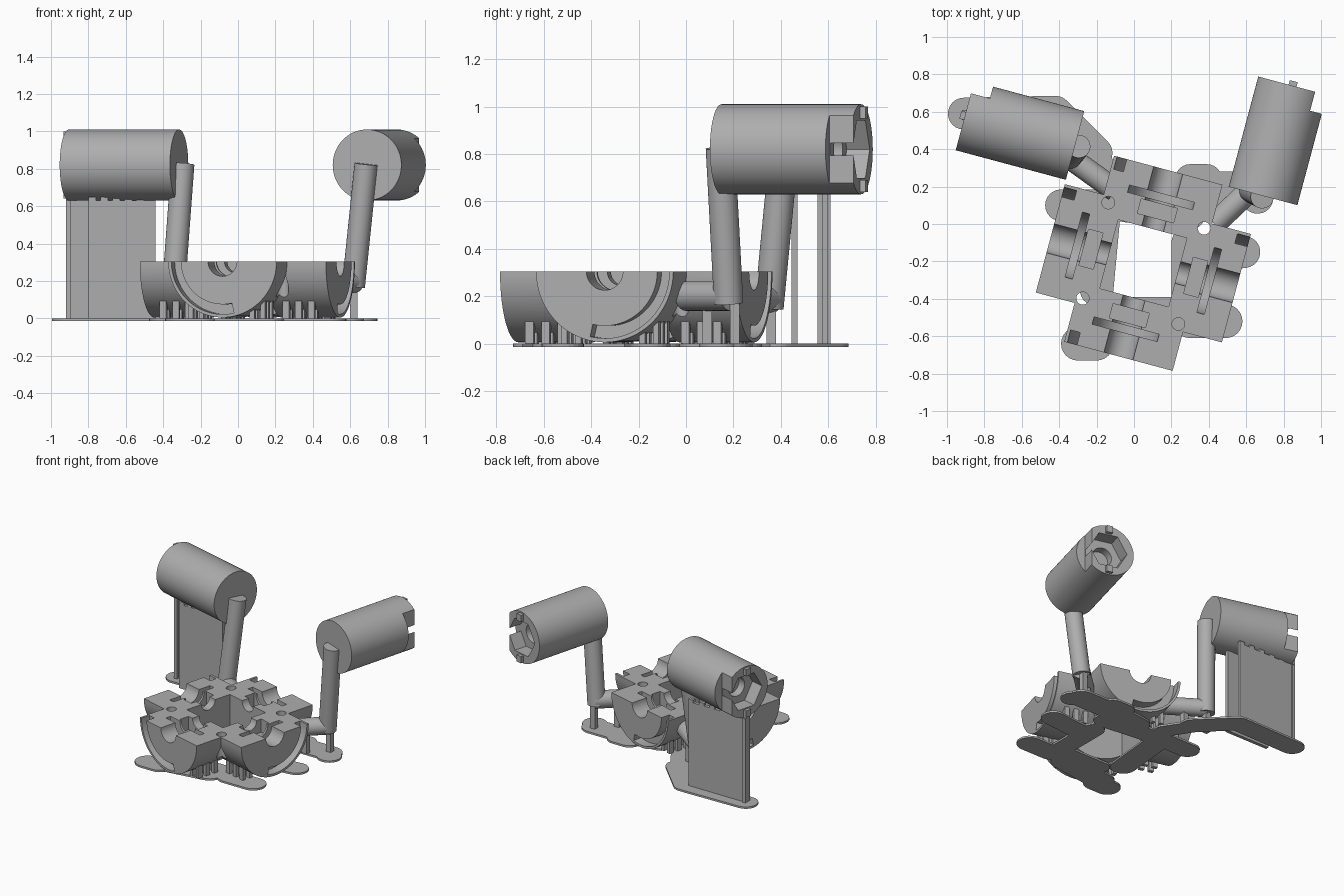
import bpy, bmesh, math
from mathutils import Matrix, Vector

if "Cube" in bpy.data.objects:
    bpy.data.objects.remove(bpy.data.objects["Cube"])

grey = bpy.data.materials.new("plain_grey")
grey.use_nodes = True
colour = (0.42, 0.42, 0.42, 1)
grey.diffuse_color = colour
grey.node_tree.nodes["Principled BSDF"].inputs["Base Color"].default_value = colour


def place(x, y, z, turn):
    return Matrix.Translation((x, y, z)) @ Matrix.Rotation(math.radians(turn), 4, 'Z')


def arc(r, a, b, n):
    """Points of an arc in the XZ plane, angles in degrees."""
    steps = [math.radians(a + (b - a) * i / n) for i in range(n + 1)]
    return [(r * math.cos(t), r * math.sin(t)) for t in steps]


def circle(r, n=40):
    return arc(r, 0, 360, n)[:-1]


def rect(x0, x1, z0, z1):
    return [(x0, z0), (x1, z0), (x1, z1), (x0, z1)]


def finish(bm, name):
    bmesh.ops.recalc_face_normals(bm, faces=bm.faces)
    mesh = bpy.data.meshes.new(name)
    bm.to_mesh(mesh)
    bm.free()
    mesh.materials.append(grey)
    ob = bpy.data.objects.new(name, mesh)
    bpy.context.collection.objects.link(ob)
    return ob


def extrude(bm, profile, y0, y1, matrix):
    """Extrude an XZ profile along Y and place it."""
    face = bm.faces.new([bm.verts.new(matrix @ Vector((x, y0, z))) for x, z in profile])
    top = bmesh.ops.extrude_face_region(bm, geom=[face])
    shift = matrix.to_3x3() @ Vector((0, y1 - y0, 0))
    verts = [v for v in top['geom'] if isinstance(v, bmesh.types.BMVert)]
    bmesh.ops.translate(bm, verts=verts, vec=shift)


def prism(name, profile, y0, y1, matrix):
    bm = bmesh.new()
    extrude(bm, profile, y0, y1, matrix)
    return finish(bm, name)


def combine(ob, tool, operation='DIFFERENCE'):
    mod = ob.modifiers.new("shape", 'BOOLEAN')
    mod.operation, mod.object, mod.solver = operation, tool, 'EXACT'
    bpy.context.view_layer.objects.active = ob
    bpy.ops.object.modifier_apply(modifier=mod.name)
    bpy.data.objects.remove(tool)


def smooth(ob):
    bpy.ops.object.select_all(action='DESELECT')
    ob.select_set(True)
    bpy.context.view_layer.objects.active = ob
    bpy.ops.object.shade_smooth_by_angle(angle=math.radians(30))


# Body: four half drums around a square opening
TOP, R, OUT, IN = 0.305, 0.3, 0.515, 0.19
centre = place(0.05, -0.21, TOP, -15)
turns = {"front": 0, "right": 90, "back": 180, "left": -90}
frames = {n: centre @ Matrix.Rotation(math.radians(t), 4, 'Z') for n, t in turns.items()}
body = None
for name, frame in frames.items():
    drum = prism(name + "_drum", arc(R, 180, 360, 40), -OUT, -IN, frame)
    if body:
        combine(body, drum, 'UNION')
    else:
        body = drum
body.name = "body"

# Axle bores, flange slots, square pockets and rim grooves
for name, frame in frames.items():
    cuts = [(circle(0.08), -0.6, -0.3), (circle(0.06), -0.31, -0.1),
            (circle(0.18), -0.385, -0.345), (rect(-0.1, 0.1, -0.1, 0.1), -0.33, -0.25)]
    if name in ("front", "left"):
        a, b = 165, 283
    else:
        a, b = 15, -103
    cuts.append((arc(0.23, a, b, 24) + arc(0.283, b, a, 24), -0.6, -0.445))
    for profile, y0, y1 in cuts:
        combine(body, prism("cutter", profile, y0, y1, frame))

# Peg holes at the inner corners
upright = Matrix.Rotation(math.radians(90), 4, 'X')
for x in (-0.265, 0.265):
    for y in (-0.265, 0.265):
        spot = centre @ Matrix.Translation((x, y, 0)) @ upright
        combine(body, prism("cutter", circle(0.034, 24), -0.4, 0.4, spot))
smooth(body)


# Arms: a short level limb and a tall leaning limb
def limb(name, start, end, r=0.062):
    a, b = Vector(start), Vector(end)
    turn = (b - a).to_track_quat('Y', 'Z').to_matrix().to_4x4()
    smooth(prism(name, circle(r, 32), 0, (b - a).length, Matrix.Translation(a) @ turn))


limb("right_upper_arm", (0.43, 0, 0.2), (0.63, 0.19, 0.2))
limb("right_forearm", (0.617, 0.18, 0.17), (0.685, 0.145, 0.825))
limb("left_upper_arm", (-0.1, 0.18, 0.2), (-0.35, 0.36, 0.19))
limb("left_forearm", (-0.345, 0.35, 0.15), (-0.295, 0.415, 0.825))


# Barrels with a stepped socket, a flat cut side and two end pegs
def barrel(name, matrix):
    ob = prism(name, circle(0.19, 64), 0, 0.61, matrix)
    for profile, y0 in ((rect(0.125, 0.3, -0.3, 0.3), 0.505),
                        (circle(0.14, 6), 0.51), (circle(0.07), 0.45)):
        combine(ob, prism("cutter", profile, y0, 0.7, matrix))
    smooth(ob)
    for side, z in (("upper", 0.155), ("lower", -0.155)):
        prism(f"{name}_{side}_peg", rect(-0.022, 0.022, z - 0.025, z + 0.025), 0.55, 0.635, matrix)


barrel("right_barrel", place(0.69, 0.15, 0.82, -15))
barrel("left_barrel", place(-0.315, 0.42, 0.82, 75))

# Thin base sheet made of overlapping rounded strips
strips = [(-.91, .59, -.45, .6, .085), (-.42, .6, -.2, .38, .085), (-.22, .38, -.1, .2, .07),
          (-.39, .1, -.15, .1, .085), (-.16, .08, -.2, -.35, .09), (-.3, -.64, -.2, -.64, .09),
          (-.2, -.6, .15, -.55, .1), (-.08, -.46, .22, -.46, .07), (.28, -.42, .28, -.1, .08),
          (.3, -.18, .59, -.15, .085), (.3, -.52, .49, -.52, .09), (-.05, .09, .3, .05, .08),
          (.3, .24, .39, .24, .08), (.35, .18, .62, .18, .1), (.6, .19, .66, .14, .085),
          (.1, .15, .35, .18, .09)]
bm = bmesh.new()
for x0, y0, x1, y1, r in strips:
    d = Vector((x1 - x0, y1 - y0))
    heading = math.degrees(math.atan2(d.y, d.x))
    outline = arc(r, 90, 270, 12) + [(x + d.length, y) for x, y in arc(r, -90, 90, 12)]
    extrude(bm, outline, -0.014, 0, place(x0, y0, 0, heading) @ upright)
finish(bm, "base_sheet")

# Support walls under the left barrel
bm = bmesh.new()
for x0, x1, y0 in ((-0.8, -0.44, 0.445), (-0.92, -0.44, 0.575)):
    extrude(bm, rect(x0, x1, 0, 0.63), y0, y0 + 0.025, Matrix())
    for i in range(6):
        x = x0 + (x1 - x0 - 0.04) * i / 5
        extrude(bm, rect(x, x + 0.04, 0.6, 0.65), y0, y0 + 0.025, Matrix())
extrude(bm, rect(-0.92, -0.895, 0, 0.63), 0.555, 0.61, Matrix())
finish(bm, "support_walls")

# Support posts under the elbows and drums
bm = bmesh.new()
for x, y, h in ((0.62, 0.205, 0.18), (0.5, 0.09, 0.15), (-0.34, 0.36, 0.15), (-0.22, 0.27, 0.15)):
    extrude(bm, rect(x - 0.02, x + 0.02, 0, h), y - 0.02, y + 0.02, Matrix())
for frame in frames.values():
    for x in (-0.2, -0.14, 0.14, 0.2):
        high = -math.sqrt(R * R - x * x) + 0.015
        for y in (-0.41, -0.34, -0.27):
            extrude(bm, rect(x - 0.013, x + 0.013, -TOP, high), y - 0.018, y + 0.018, frame)
finish(bm, "support_posts")
